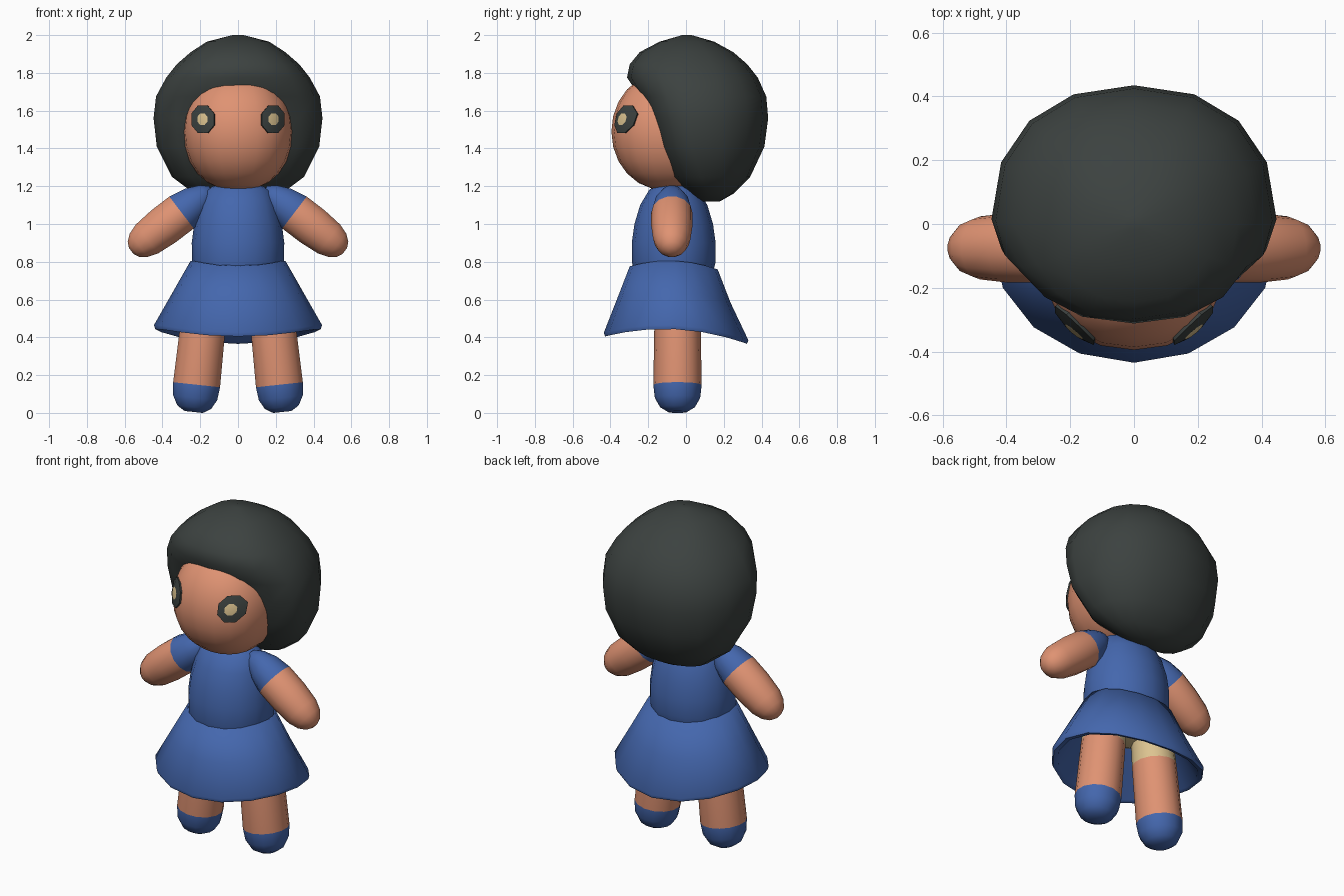
import bpy, bmesh, math
from mathutils import Vector

if "Cube" in bpy.data.objects:
    bpy.data.objects.remove(bpy.data.objects["Cube"])


def material(name, rgb):
    m = bpy.data.materials.new(name)
    m.diffuse_color = (*rgb, 1)
    m.use_nodes = True
    m.node_tree.nodes["Principled BSDF"].inputs["Base Color"].default_value = m.diffuse_color
    return m


HAIR = material("charcoal", (0.045, 0.054, 0.051))
SKIN = material("warm_skin", (0.74, 0.29, 0.17))
BLUE = material("dress_blue", (0.058, 0.135, 0.42))
BEIGE = material("beige", (0.72, 0.55, 0.28))


def loft(name, rings, mats, bands=None, angle=55):
    """Closed skin over rings; bands gives the material of start cap, each band, end cap."""
    n = len(rings[0])
    bands = bands or [0] * (len(rings) + 1)
    bm = bmesh.new()
    vs = [[bm.verts.new(p) for p in r] for r in rings]
    bm.faces.new(vs[0]).material_index = bands[0]
    for k in range(len(vs) - 1):
        for i in range(n):
            j = (i + 1) % n
            f = bm.faces.new((vs[k][i], vs[k][j], vs[k + 1][j], vs[k + 1][i]))
            f.material_index = bands[k + 1]
    bm.faces.new(vs[-1]).material_index = bands[-1]
    bmesh.ops.recalc_face_normals(bm, faces=bm.faces[:])
    me = bpy.data.meshes.new(name)
    bm.to_mesh(me)
    bm.free()
    for m in mats:
        me.materials.append(m)
    for p in me.polygons:
        p.use_smooth = True
    me.set_sharp_from_angle(angle=math.radians(angle))
    ob = bpy.data.objects.new(name, me)
    bpy.context.collection.objects.link(ob)
    return ob


def power(v, p):
    return math.copysign(abs(v) ** p, v)


def oval(z, w, front, back, mid, n=16, p=1.0):
    """Level ring with its own front and back depth; p under 1 makes it squarer."""
    pts = []
    for i in range(n):
        a = math.tau * i / n
        c, s = power(math.cos(a), p), power(math.sin(a), p)
        y = mid - c * (mid - front) if c > 0 else mid - c * (back - mid)
        pts.append(Vector((w * s, y, z)))
    return pts


def limb(name, start, direction, y_scale, stations, mats, bands):
    """Round limb along an axis in the xz plane, stations are (distance, radius)."""
    d = Vector(direction).normalized()
    u = Vector((d.z, 0, -d.x))
    v = Vector((0, y_scale, 0))
    rings = []
    for t, r in stations:
        c = Vector(start) + d * t
        rings.append([c + r * (u * math.sin(math.tau * i / 14) + v * math.cos(math.tau * i / 14))
                      for i in range(14)])
    return loft(name, rings, mats, bands, 75)


# Head, slightly squarer than an ellipsoid
HC, HR, HP, VP = Vector((0, -0.08, 1.49)), Vector((0.292, 0.315, 0.315)), 0.88, 0.88
head = [oval(HC.z - HR.z, 0.02, HC.y - 0.02, HC.y + 0.02, HC.y, 20)]
for k in range(1, 12):
    a = math.pi * k / 12
    s = math.sin(a) ** VP
    head.append(oval(HC.z - HR.z * math.cos(a), HR.x * s, HC.y - HR.y * s, HC.y + HR.y * s,
                     HC.y, 20, HP))
loft("head", head, [SKIN], angle=80)

# Bobbed hair, its front sinks into the head to leave the face open
loft("hair", [oval(*r, p=0.89) for r in (
    (1.12, 0.08, 0.07, 0.18, 0.13), (1.16, 0.23, 0.02, 0.25, 0.12),
    (1.25, 0.35, -0.085, 0.34, 0.08), (1.41, 0.43, -0.155, 0.415, 0.03),
    (1.56, 0.447, -0.20, 0.435, 0.015), (1.675, 0.434, -0.245, 0.425, 0.01),
    (1.775, 0.38, -0.312, 0.38, 0.0), (1.845, 0.325, -0.298, 0.325, 0.0),
    (1.91, 0.25, -0.245, 0.25, 0.0), (1.965, 0.165, -0.14, 0.15, 0.0),
    (2.0, 0.03, -0.02, 0.03, 0.0))], [HAIR], angle=80)

# Dress bodice with the beige seat of the body below it
loft("torso", [oval(z, w, -0.065 - d, -0.065 + d, -0.065) for z, w, d in (
    (0.61, 0.12, 0.09), (0.64, 0.19, 0.15), (0.71, 0.225, 0.20), (0.80, 0.243, 0.222),
    (0.90, 0.245, 0.222), (1.0, 0.232, 0.208), (1.1, 0.207, 0.178),
    (1.18, 0.172, 0.13), (1.215, 0.10, 0.08))],
    [BLUE, BEIGE], [1, 1, 1, 0, 0, 0, 0, 0, 0, 0], 70)


# Flared hollow skirt, hem and waist dip at front and back
def skirt_ring(z, w, front, back, dip, tilt):
    pts = oval(z, w, front, back, -0.055)
    for p in pts:
        d = p.y + 0.055
        p.z -= dip * d * d + tilt * d
    return pts


loft("skirt", [
    skirt_ring(0.805, 0.251, -0.298, 0.168, 0.7, 0.05),
    skirt_ring(0.64, 0.345, -0.363, 0.236, 0.5, 0.05),
    skirt_ring(0.465, 0.445, -0.435, 0.33, 0.41, 0.05),
    skirt_ring(0.443, 0.438, -0.428, 0.323, 0.41, 0.05),
    skirt_ring(0.445, 0.41, -0.40, 0.295, 0.41, 0.05),
    skirt_ring(0.74, 0.24, -0.285, 0.155, 0.6, 0.05)], [BLUE], angle=75)

# Arms, legs and eyes, one per side
for s, side in ((-1, "left"), (1, "right")):
    limb(side + "_arm", (s * 0.14, -0.075, 1.182), (s * 0.795, 0, -0.607), 1.0,
         [(0, 0.025), (0.04, 0.06), (0.11, 0.092), (0.2, 0.109), (0.32, 0.109),
          (0.43, 0.099), (0.485, 0.08), (0.52, 0.052), (0.535, 0.02)],
         [BLUE, SKIN], [0, 0, 0, 0, 1, 1, 1, 1, 1, 1])
    limb(side + "_leg", (s * 0.235, -0.045, 0), (s * -0.107, 0, 1), 1.0,
         [(0.005, 0.05), (0.03, 0.092), (0.08, 0.12), (0.15, 0.128), (0.5, 0.122), (0.66, 0.115)],
         [BLUE, SKIN, BEIGE], [0, 0, 0, 0, 1, 2, 2])

    # Octagonal eye wrapped on the head with a beige centre
    eye = []
    for sx, sz, lift in ((0.064, 0.078, 0.97), (0.064, 0.078, 1.022), (0.028, 0.033, 1.03)):
        ring = []
        for i in range(8):
            a = math.tau * (i + 0.5) / 8
            x = 0.183 + sx * math.cos(a)
            z = 1.553 + sz * math.sin(a)
            w = (1 - ((z - HC.z) / HR.z) ** 2) ** (VP / 2)
            y = -HR.y * w * (1 - (x / HR.x / w) ** (2 / HP)) ** (HP / 2)
            ring.append(HC + Vector((s * x, y, z - HC.z)) * lift)
        eye.append(ring)
    loft(side + "_eye", eye, [HAIR, BEIGE], [0, 0, 0, 1], 40)
